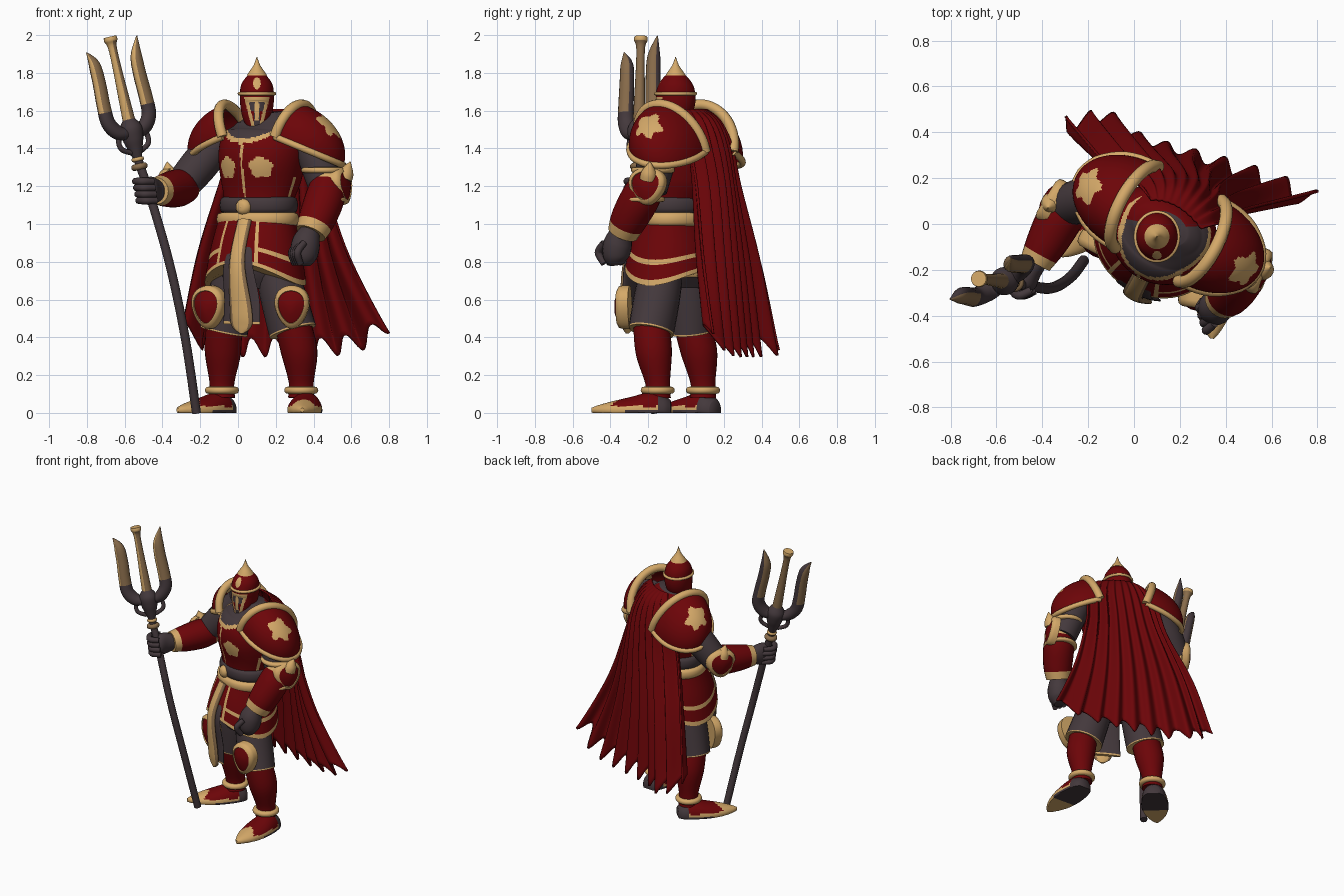
import bpy, bmesh, math
from mathutils import Vector as V

if "Cube" in bpy.data.objects:
    bpy.data.objects.remove(bpy.data.objects["Cube"])

YAW = math.radians(-28)                      # the body is turned about z
RIGHT = V((math.cos(YAW), math.sin(YAW), 0))
FWD = V((math.sin(YAW), -math.cos(YAW), 0))
UP = V((0, 0, 1))


def material(name, rgb):
    m = bpy.data.materials.new(name)
    m.diffuse_color = (*rgb, 1)
    m.use_nodes = True
    m.node_tree.nodes["Principled BSDF"].inputs["Base Color"].default_value = m.diffuse_color
    return m


RED = material("crimson", (0.15, 0.0014, 0.0025))
GOLD = material("gold", (0.66, 0.395, 0.14))
DARK = material("charcoal", (0.057, 0.04, 0.045))
BRONZE = material("bronze", (0.25, 0.15, 0.07))
MATS = [RED, GOLD, DARK, BRONZE]
R, G, D, B = range(4)


def finish(name, bm, thick=0, sharp=50):
    bmesh.ops.recalc_face_normals(bm, faces=bm.faces)
    me = bpy.data.meshes.new(name)
    bm.to_mesh(me)
    bm.free()
    for m in MATS:
        me.materials.append(m)
    me.shade_smooth()
    me.set_sharp_from_angle(angle=math.radians(sharp))
    ob = bpy.data.objects.new(name, me)
    bpy.context.collection.objects.link(ob)
    if thick:
        ob.modifiers.new("thickness", 'SOLIDIFY').thickness = thick
    return ob


def spline(pts, steps):
    """Catmull-Rom through tuples of any length."""
    pts = [tuple(p) for p in pts]
    p = [pts[0]] + pts + [pts[-1]]
    out = []
    for i in range(1, len(p) - 2):
        for k in range(steps):
            t = k / steps
            out.append([0.5 * (2*b + (c-a)*t + (2*a-5*b+4*c-d)*t*t + (3*b-a-3*c+d)*t**3)
                        for a, b, c, d in zip(p[i-1], p[i], p[i+1], p[i+2])])
    return out + [list(pts[-1])]


def sweep(name, pts, color=R, seg=24, steps=6, ref=FWD, hem=None, floor=False):
    """Tube through (x, y, z, radius along ref, side radius); color is an index or rule(co, angle, t)."""
    pts = spline([p if len(p) == 5 else (*p, p[3]) for p in pts], steps)
    bm = bmesh.new()
    rings = []
    n = len(pts) - 1
    for i, p in enumerate(pts):
        c = V(p[:3])
        t = (V(pts[min(i+1, n)][:3]) - V(pts[max(i-1, 0)][:3])).normalized()
        u = (ref - t * ref.dot(t)).normalized()
        w = t.cross(u)
        ring = []
        for k in range(seg):
            a = 2 * math.pi * k / seg
            co = c + u * math.cos(a) * max(p[3], .002) + w * math.sin(a) * max(p[4], .002)
            if hem:
                co.z += hem(a) * i / n
            if floor:
                co.z = max(co.z, 0)
            ring.append(bm.verts.new(co))
        rings.append(ring)
    for i in range(n):
        for k in range(seg):
            f = bm.faces.new([rings[i][k], rings[i][(k+1) % seg], rings[i+1][(k+1) % seg], rings[i+1][k]])
            a = (2 * math.pi * (k + .5) / seg + math.pi) % (2 * math.pi) - math.pi
            f.material_index = color(f.calc_center_median(), a, (i + .5) / n) if callable(color) else color
    for ring, t in ((rings[0], 0), (rings[-1], 1)):
        f = bm.faces.new(ring)
        f.material_index = color(f.calc_center_median(), 0, t) if callable(color) else color
    return finish(name, bm)


def band(name, c, ru, rv, tube, color=G, axis=UP, ref=FWD, height=None):
    """Rounded band around an axis."""
    c, h = V(c), height or tube
    pts = [(*(c + axis * h * z), ru + tube * o, rv + tube * o)
           for z, o in ((-1, -.6), (-.8, .6), (0, 1), (.8, .6), (1, -.6))]
    return sweep(name, pts, color, steps=2, ref=ref, seg=40)


def shield(name, c, normal, w, h, depth):
    """Domed drop-shaped plate with a gold border."""
    n, c = V(normal).normalized(), V(c)
    s = UP.cross(n).normalized()
    up = n.cross(s)
    bm = bmesh.new()
    mid, prev, seg = bm.verts.new(c + n * depth), None, 32
    for j, (rho, d) in enumerate(((.35, .93), (.74, .6), (.76, .75), (.95, .55), (1, .2), (1, -.5))):
        ring = []
        for k in range(seg):
            a = 2 * math.pi * k / seg
            x = math.sin(a) * (1 + .25 * math.cos(a))
            ring.append(bm.verts.new(c + s * x * w * rho + up * math.cos(a) * h * rho + n * depth * d))
        for k in range(seg):
            q = (k + 1) % seg
            f = bm.faces.new([prev[k], prev[q], ring[q], ring[k]] if prev else [mid, ring[q], ring[k]])
            f.material_index = G if j > 1 else R
        prev = ring
    bm.faces.new(prev).material_index = G
    return finish(name, bm)


# --- torso, belt and skirt ---
def chest_rule(co, a, t):
    x = (co - V((.12, -.04, 0))).dot(RIGHT)
    neck = 1.425 + 2.2 * x * x
    if abs(a) < 1.5 or co.z > 1.5:
        if co.z > neck + .028:
            return D if -1.2 < a < 2.3 else R
        if co.z > neck:
            return G
        r = math.hypot(abs(x) - .1, co.z - 1.3)
        if r < .056 + .005 * math.sin(5 * math.atan2(co.z - 1.3, abs(x) - .1)):
            return G
        if abs(x) < .007 or (abs(a) > 1.38 and co.z < 1.25):
            return G
    return R


sweep("torso", [(.11, -.05, 1.0, .15, .19), (.11, -.05, 1.12, .16, .19), (.12, -.04, 1.25, .205, .22),
                (.13, -.04, 1.38, .22, .235), (.145, -.025, 1.48, .165, .22), (.145, -.02, 1.545, .11, .16),
                (.14, -.02, 1.585, .07, .1)], chest_rule, seg=160, steps=14)
band("dark_belt", (.11, -.05, 1.1), .158, .195, .02, D, height=.045)
band("gold_sash", (.105, -.055, 1.025), .165, .205, .022, G, height=.038)
sweep("belt_buckle", [(*(V((.11, -.05, 1.09)) + FWD * d), r) for d, r in ((.15, .04), (.18, .042), (.2, .025), (.205, .0))],
      G, ref=UP)
sweep("pelvis", [(.09, -.06, .66, .12, .15), (.09, -.06, .78, .17, .21), (.1, -.055, 1.0, .15, .19)], D)


def skirt_rule(co, a, t):
    edge = t > .91 or (.6 < t < .67 and abs(a) > .45) or abs(abs(a) - .45) < .04
    return G if edge else R


sweep("armoured_skirt", [(.1, -.06, 1.01, .175, .215), (.095, -.07, .9, .21, .25), (.092, -.08, .775, .235, .278)],
      skirt_rule, seg=80, steps=14, hem=lambda a: -.105 * math.sin(a) ** 2)
sweep("dark_loincloth", [(.04, -.2, 1.0, .015, .05), (.0, -.28, .8, .015, .085), (.02, -.285, .6, .015, .105),
                         (.02, -.285, .47, .012, .11)], lambda co, a, t: G if t > .95 else D)
sweep("gold_tabard", [(.035, -.225, 1.02, .02, .04), (-.005, -.305, .8, .02, .045), (.015, -.315, .55, .018, .065),
                      (.02, -.31, .46, .015, .06), (.02, -.31, .42, .008, .01)],
      lambda co, a, t: G if abs(math.sin(a)) < .7 or t > .85 else B, seg=32)

# --- helmet ---
HEAD = V((.1, -.055, 0))


def helmet_rule(co, a, t):
    x, z = abs(co.x - HEAD.x), co.z
    if abs(a) < 1.4:
        if math.hypot(x * 1.5, z - 1.745) < .032:
            return G
        if z < 1.67:
            edge = .056 - (1.66 - z) * .25
            if x < .011 and z > 1.545:
                return G
            if abs(x - edge) < .009 or (z > 1.645 and x < edge):
                return G
            if x < edge and (z > 1.6 or x < .016):
                return D
    return R


sweep("helmet", [(.1, -.115, 1.495, .04, .04), (.1, -.085, 1.56, .08, .074), (.1, -.058, 1.63, .102, .088),
                 (.1, -.055, 1.69, .104, .09), (.1, -.055, 1.74, .09, .082), (.1, -.055, 1.78, .06, .055),
                 (.1, -.055, 1.8, .03, .03)], helmet_rule, seg=120, steps=10, ref=V((0, -1, 0)))
band("helmet_brim", HEAD + UP * 1.69, .104, .092, .01, ref=V((0, -1, 0)))
sweep("helmet_spike", [(.1, -.055, 1.785, .055), (.1, -.055, 1.805, .042), (.1, -.055, 1.84, .018),
                       (.1, -.055, 1.885, .001)], G)


# --- pauldrons ---
def pauldron(label, side):
    tilt = math.radians(20)

    def at(psi, a):
        x, y, z = .285 * math.sin(psi), -.2 * math.cos(psi) * math.cos(a), .22 * math.cos(psi) * math.sin(a)
        x, z = x * math.cos(tilt) + z * math.sin(tilt), z * math.cos(tilt) - x * math.sin(tilt)
        return V((.15, 0, 1.415)) + RIGHT * side * (.175 + x) - FWD * y + UP * (z - .2 * y)
    bm = bmesh.new()
    na, npsi = 64, 48
    psis = [math.radians(-4 + 93 * j / npsi) for j in range(npsi + 1)]
    grid = [[bm.verts.new(at(p, math.pi * i / na)) for i in range(na + 1)] for p in psis]
    for j in range(npsi):
        for i in range(na):
            f = bm.faces.new([grid[j][i], grid[j][i+1], grid[j+1][i+1], grid[j+1][i]])
            x = .2 * (math.pi * (i + .5) / na - 1.45) * math.cos(psis[j])
            y = .27 * (psis[j] - .62)
            if math.hypot(x, y) < .076 + .014 * math.cos(5 * math.atan2(y, x)):
                f.material_index = G
    finish(label + "_pauldron", bm, thick=.012)
    rim = [(*at(psis[0], math.pi * i / 12), .028) for i in range(13)]
    sweep(label + "_pauldron_rim", rim, G, seg=12, steps=3, ref=RIGHT)
    hem = [(*at(math.radians(p), a), .018) for p, a in
           [(p, 0) for p in (-4, 15, 35, 60, 80)] + [(p, math.pi) for p in (90, 80, 60, 35, 15, -4)]]
    sweep(label + "_pauldron_hem", hem, G, seg=12, steps=3, ref=UP)


pauldron("right", 1)
pauldron("left", -1)


# --- arms ---
def cuffs(lo, hi):
    return lambda co, a, t: G if t < lo or t > hi else R


sweep("right_upper_arm", [(.38, -.11, 1.47, .09), (.425, -.155, 1.34, .102), (.47, -.19, 1.18, .09)], D)
sweep("right_forearm", [(.48, -.19, 1.24, .085), (.46, -.24, 1.14, .104), (.42, -.3, 1.03, .098), (.385, -.335, .95, .082)],
      cuffs(.12, .8), steps=8)
sweep("left_upper_arm", [(-.08, .14, 1.46, .09), (-.2, .11, 1.32, .1), (-.3, .08, 1.2, .09)], D)
sweep("left_forearm", [(-.27, .1, 1.2, .085), (-.32, .03, 1.19, .1), (-.38, -.08, 1.18, .09), (-.43, -.17, 1.175, .07)],
      cuffs(.08, .83), ref=UP)
for label, c, n, tip in (("right", (.545, -.205, 1.2), (.85, -.35, .1), (.595, -.19, 1.33)),
                         ("left", (-.355, .1, 1.2), (-.8, .5, 0), (-.375, .07, 1.33))):
    shield(label + "_elbow_guard", c, n, .1, .1, .045)
    c, tip = V(c), V(tip)
    sweep(label + "_elbow_spike", [(*c.lerp(tip, t), r) for t, r in ((.3, .045), (.6, .038), (1, .002))], G, seg=16)
band("right_elbow_band", (.45, -.175, 1.285), .1, .1, .016)
band("right_lower_elbow_band", (.46, -.225, 1.13), .1, .1, .014)
sweep("right_fist", [(.38, -.34, .96, .055), (.36, -.36, .9, .075), (.35, -.37, .83, .07), (.345, -.365, .785, .04)], D)
sweep("left_fist", [(-.42, -.15, 1.175, .05), (-.455, -.21, 1.175, .075, .05), (-.475, -.26, 1.175, .07, .05),
                    (-.485, -.29, 1.175, .045, .03)], D, ref=UP)
for i in range(4):
    k = i - 1.5
    p = V((.335, -.385, .85)) + FWD.lerp(RIGHT, .5).normalized() * k * .034
    sweep("right_finger_%d" % i, [(p.x, p.y, .9, .018), (p.x - .035, p.y - .03, .85, .02), (p.x - .02, p.y, .79, .018)], D, seg=10)
    z = 1.175 + k * .034
    sweep("left_finger_%d" % i, [(-.44 - k * .006, -.29, z, .018), (-.5 - k * .006, -.31, z, .02),
                                 (-.535 - k * .006, -.25, z, .018), (-.49 - k * .006, -.2, z, .016)], D, seg=10, ref=UP)

# --- legs and boots ---
for label, hip, knee, calf, ankle, heel, toe, pad, face in (
        ("right", (.19, -.12, .8), (.29, -.185, .43), (.325, -.17, .32), (.335, -.15), (.365, -.08), (.34, -.5),
         (.285, -.325, .56), (-.12, -1, 0)),
        ("left", (.0, .0, .8), (-.075, .03, .43), (-.08, .07, .32), (-.085, .09), (-.04, .155), (-.32, -.14),
         (-.155, -.09, .56), FWD)):
    hip, knee, calf, heel, toe = map(V, (hip, knee, calf, heel, toe))
    sweep(label + "_thigh", [(*hip, .11), (*hip.lerp(knee, .5), .122), (*knee, .118, .13)],
          lambda co, a, t: G if t > .94 else D, steps=12)
    sweep(label + "_greave", [(knee.x, knee.y, .47, .095), (*calf, .096), (*ankle, .16, .066), (*ankle, .08, .07)])
    band(label + "_ankle_band", (*ankle, .12), .07, .07, .02)
    shield(label + "_knee_pad", pad, face, .09, .115, .055)
    rows = ((0, .05, .045), (.08, .075, .07), (.25, .095, .085), (.5, .07, .092), (.75, .045, .07), (.92, .025, .035), (1, .012, .008))
    sweep(label + "_boot", [(*heel.lerp(toe, t), .015, h, w) for t, h, w in rows],
          lambda co, a, t: D if co.z < .018 and t < .55 or t < .24 else G if t > .58 + .08 * abs(a) or co.z < .036 else R,
          seg=40, steps=8, ref=UP, floor=True)

# --- cape: left, middle and right guide per height ---
ROWS = spline([(1.61, .07, .11, .19, .08, .3, -.02), (1.55, .03, .16, .23, .15, .36, -.01), (1.42, -.03, .2, .25, .2, .42, .0),
               (1.2, -.1, .22, .24, .235, .46, .03), (.8, -.22, .34, .21, .28, .58, .06), (.345, -.31, .43, .2, .325, .79, .11)], 8)
bm = bmesh.new()
cols, prev = 120, None
for j, (z, lx, ly, mx, my, rx, ry) in enumerate(ROWS):
    t = j / (len(ROWS) - 1)
    row = []
    for i in range(cols + 1):
        u = i / cols
        w = ((1-u) * (1-2*u), 4*u*(1-u), u * (2*u-1))
        p = V((w[0]*lx + w[1]*mx + w[2]*rx, w[0]*ly + w[1]*my + w[2]*ry, z))
        p.y += .07 * t * t * math.exp(-((u - .18) / .1) ** 2)
        fold = math.cos(u * 18 * math.pi + .6 * math.sin(3 * t))
        p += V((.35, .93, 0)) * fold * (.001 + .032 * t) * (1 + .35 * math.cos(u * 7))
        p.z += t ** 4 * (.13 * abs(2*u - 1) ** 5 - .05 * fold)
        row.append(bm.verts.new(p))
    if prev:
        for i in range(cols):
            bm.faces.new([prev[i], prev[i+1], row[i+1], row[i]])
    prev = row
finish("cape", bm, thick=.012, sharp=80)

# --- trident ---
sweep("trident_shaft", [(-.22, -.16, .0, .024), (-.28, -.235, .4, .024), (-.365, -.28, .8, .024), (-.475, -.265, 1.18, .024),
                        (-.525, -.255, 1.33, .024), (-.555, -.25, 1.46, .026)], D, seg=14)
O, AX = V((-.555, -.25, 1.45)), V((-.22, .02, .97)).normalized()
SIDE = V((.82, .53, .18)).normalized()
band("trident_collar", O - AX * .15, .026, .026, .018, B, axis=AX)
band("trident_lower_collar", O - AX * .11, .022, .022, .012, G, axis=AX)
sweep("trident_hub", [(*(O + AX * d), r) for d, r in ((-.1, .025), (-.05, .04), (.0, .055), (.06, .06), (.11, .03))], D)


def tine_rule(co, a, t):
    return D if t < .45 or abs(a) > 2.2 else (G if abs(a) < .35 else B)


for label, s, top in (("left", -1, .5), ("right", 1, .53)):
    prongs = ((.02, .03, .035), (.085, .05, .044), (.13, .11, .044), (.135, .2, .042), (.13, .33, .04),
              (.135, .43, .034), (.165, top, .003))
    sweep(label + "_tine", [(*(O + SIDE * s * x + AX * d), r, r * .85) for x, d, r in prongs], tine_rule, seg=16)
    loop = ((.03, -.07), (.085, -.04), (.09, .01), (.05, .04))
    sweep(label + "_hub_loop", [(*(O + SIDE * s * x + AX * d), .014) for x, d in loop], D, seg=10)
sweep("centre_tine", [(*(O + AX * d), r) for d, r in ((.06, .035), (.2, .03), (.4, .023), (.5, .024), (.535, .036), (.555, .034))],
      lambda co, a, t: G if abs(a) < .8 or t > .75 else B, seg=16)
